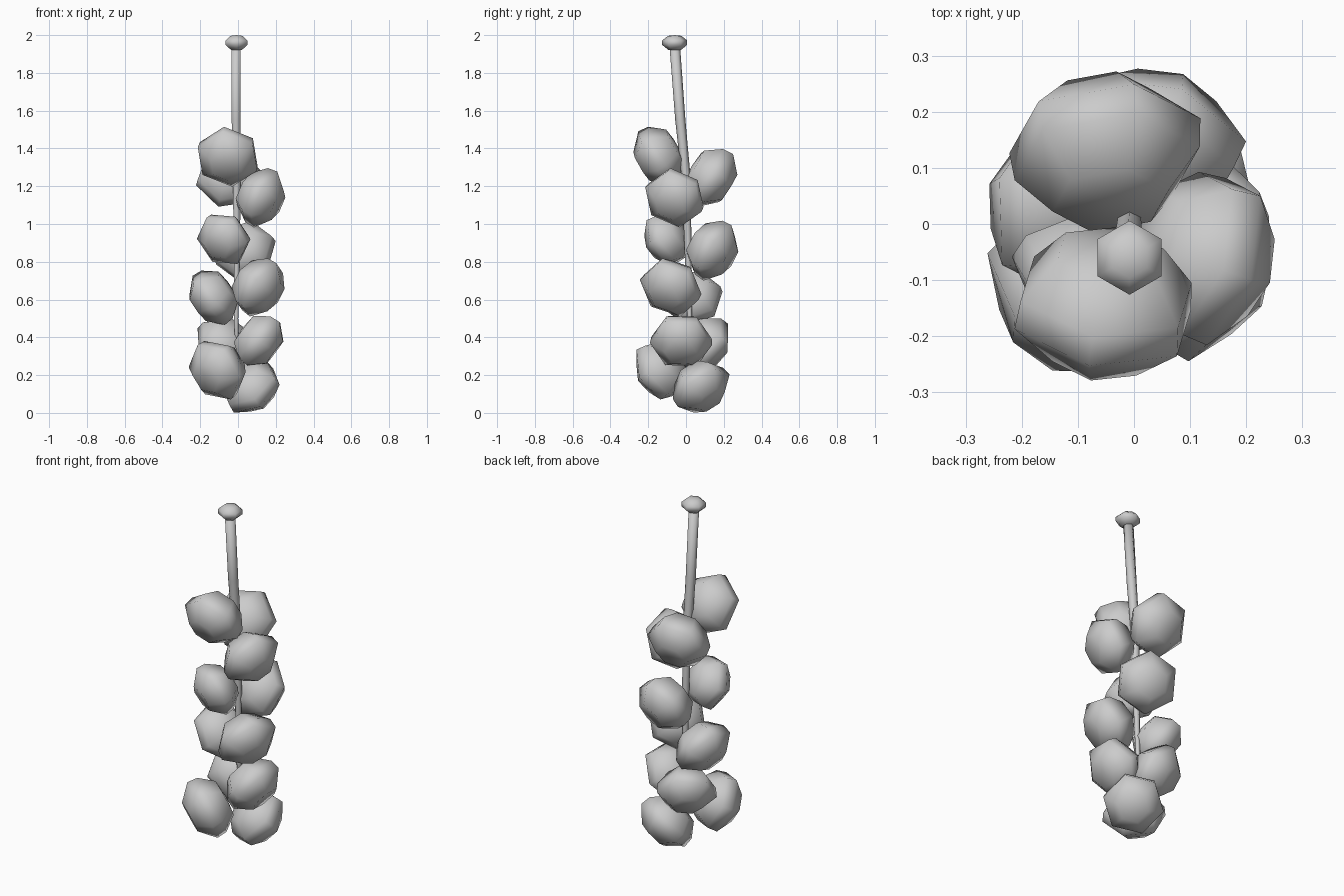
import bpy, bmesh
from math import radians, cos, sin, pi
from mathutils import Vector, Matrix

if "Cube" in bpy.data.objects:
    bpy.data.objects.remove(bpy.data.objects["Cube"], do_unlink=True)

GREY = (0.6, 0.6, 0.6, 1)
grey = bpy.data.materials.new("plain_grey")
grey.use_nodes = True
grey.diffuse_color = GREY
grey.node_tree.nodes["Principled BSDF"].inputs["Base Color"].default_value = GREY


def ringed_solid(name, rings, matrix=Matrix(), sides=6, first=None, last=None):
    """Skin rings given as (centre, radius), closed at both ends with a point."""
    bm = bmesh.new()
    loops = []
    for centre, radius in rings:
        loops.append([bm.verts.new(Vector(centre) + Vector(
            (radius * sin(2 * pi * i / sides), radius * cos(2 * pi * i / sides), 0)))
            for i in range(sides)])
    poles = [bm.verts.new(first or rings[0][0]), bm.verts.new(last or rings[-1][0])]
    for i in range(sides):
        j = (i + 1) % sides
        for a, b in zip(loops, loops[1:]):
            bm.faces.new((a[i], a[j], b[j], b[i]))
        bm.faces.new((poles[0], loops[0][j], loops[0][i]))
        bm.faces.new((poles[1], loops[-1][i], loops[-1][j]))
    bm.transform(matrix)
    bmesh.ops.recalc_face_normals(bm, faces=bm.faces)
    for f in bm.faces:
        f.smooth = True
    mesh = bpy.data.meshes.new(name)
    bm.to_mesh(mesh)
    bm.free()
    mesh.materials.append(grey)
    obj = bpy.data.objects.new(name, mesh)
    bpy.context.collection.objects.link(obj)
    return obj


# Tapering stem that bends towards the front at the top
ringed_solid("stem", [((0, 0.03, 0.15), 0.008), ((-0.01, 0.02, 0.5), 0.013),
                      ((-0.005, 0.01, 0.9), 0.019), ((-0.008, 0, 1.25), 0.024),
                      ((-0.01, -0.03, 1.55), 0.027), ((-0.01, -0.06, 1.95), 0.028)])

# Small knob on the stem tip
ringed_solid("stem_knob", [((0, 0, -0.038), 0.034), ((0, 0, -0.012), 0.066),
                           ((0, 0, 0.012), 0.066), ((0, 0, 0.036), 0.036)],
             Matrix.Translation((-0.008, -0.06, 1.96)), last=(0, 0, 0.04))

# Flattened buds: centre, heading in degrees, downward tilt, roll, size
BUDS = [
    ((-0.053, -0.148, 1.357), -97, 30, 5, 1.03),
    ((-0.05, 0.135, 1.245), 95, 32, 20, 1.06),
    ((0.125, -0.06, 1.14), -18, 25, 4, 0.99),
    ((-0.075, -0.105, 0.92), -118, 25, 25, 0.9),
    ((0.035, 0.145, 0.86), 70, 30, 5, 1.03),
    ((0.113, -0.08, 0.665), -25, 32, 8, 1.02),
    ((-0.135, 0.035, 0.61), 170, 35, 10, 0.98),
    ((0.115, -0.025, 0.38), -3, 37, 28, 1),
    ((-0.075, 0.1, 0.365), 125, 37, 20, 0.98),
    ((-0.11, -0.132, 0.227), -130, 25, 20, 1.03),
    ((0.07, 0.08, 0.135), 48, 43, 15, 1),
]
PROFILE = [((0, 0, -0.105), 0.1), ((0, 0, -0.03), 0.16),
           ((0, 0, 0.025), 0.165), ((0, 0, 0.1), 0.085)]
for number, (centre, heading, tilt, roll, size) in enumerate(BUDS, 1):
    h, t = radians(heading), radians(tilt)
    out = Vector((cos(h) * cos(t), sin(h) * cos(t), -sin(t)))
    matrix = (Matrix.Translation(centre) @ out.to_track_quat('Z', 'Y').to_matrix().to_4x4()
              @ Matrix.Rotation(radians(roll), 4, 'Z') @ Matrix.Scale(size, 4))
    ringed_solid(f"bud_{number}", PROFILE, matrix, first=(0, 0, -0.115), last=(0, 0, 0.095))
